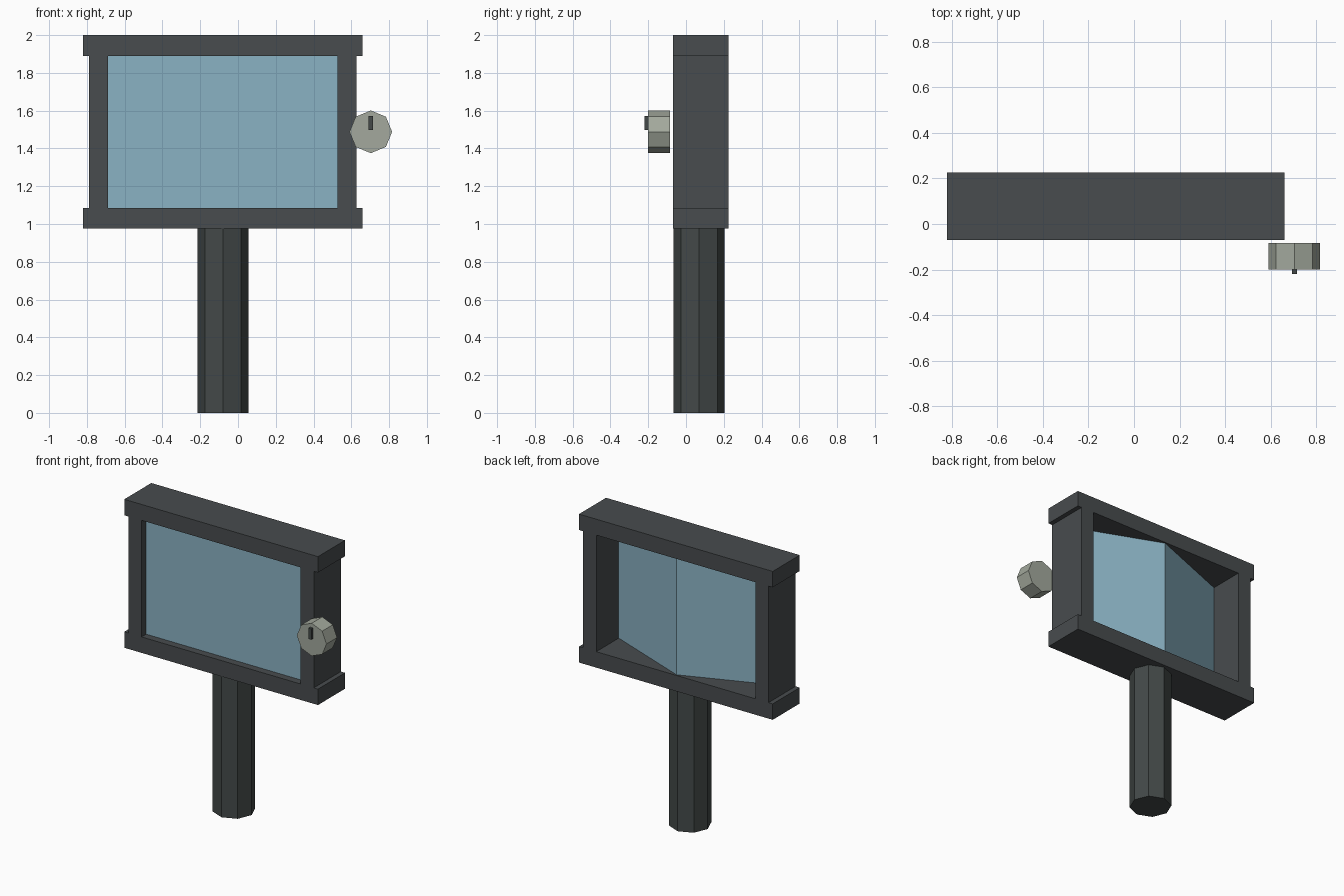
import bpy
import math

if "Cube" in bpy.data.objects:
    bpy.data.objects.remove(bpy.data.objects["Cube"])


def material(name, r, g, b):
    def lin(c):
        c /= 255
        return c / 12.92 if c <= 0.04045 else ((c + 0.055) / 1.055) ** 2.4
    m = bpy.data.materials.new(name)
    m.diffuse_color = (lin(r), lin(g), lin(b), 1)
    m.use_nodes = True
    m.node_tree.nodes["Principled BSDF"].inputs["Base Color"].default_value = m.diffuse_color
    return m


FRAME = material("dark_frame_grey", 72, 76, 78)
POST = material("dark_post_grey", 67, 73, 72)
GLASS = material("pale_blue_screen", 138, 178, 195)
KNOB = material("grey_green_knob", 163, 169, 157)


def box(name, x, y, z, mat):
    """Box from (min, max) ranges on each axis."""
    verts = [(a, b, c) for a in x for b in y for c in z]
    faces = [(0, 1, 3, 2), (4, 6, 7, 5), (0, 4, 5, 1),
             (2, 3, 7, 6), (0, 2, 6, 4), (1, 5, 7, 3)]
    return solid(name, verts, faces, mat)


def solid(name, verts, faces, mat):
    me = bpy.data.meshes.new(name)
    me.from_pydata(verts, [], faces)
    me.materials.append(mat)
    ob = bpy.data.objects.new(name, me)
    bpy.context.collection.objects.link(ob)
    return ob


def octagon(name, radius, depth, loc, rot, mat):
    bpy.ops.mesh.primitive_cylinder_add(vertices=8, radius=radius, depth=depth,
                                        location=loc, rotation=rot)
    ob = bpy.context.object
    ob.name = name
    # primitive starts on an axis, so vertices already lie on the axes
    ob.data.materials.append(mat)
    return ob


CX = -0.08            # centre line of frame and post
DEPTH = (-0.07, 0.225)
Z0, Z1, Z2, Z3 = 0.975, 1.085, 1.89, 2.0

# Frame: two wide rails and two narrower uprights
box("top_rail", (CX - 0.74, CX + 0.74), DEPTH, (Z2, Z3), FRAME)
box("bottom_rail", (CX - 0.74, CX + 0.74), DEPTH, (Z0, Z1), FRAME)
for side, s in (("left", -1), ("right", 1)):
    xs = sorted((CX + s * 0.608, CX + s * 0.708))
    box(side + "_upright", xs, DEPTH, (Z1, Z2), FRAME)

# Screen: wedge with a flat front and a ridge at the back
profile = [(CX - 0.608, -0.02), (CX + 0.608, -0.02), (CX, 0.217)]
verts = [(x, y, z) for z in (Z1, Z2) for x, y in profile]
solid("screen", verts, [(2, 1, 0), (3, 4, 5), (0, 1, 4, 3),
                        (1, 2, 5, 4), (2, 0, 3, 5)], GLASS)

# Support post
octagon("post", 0.135, Z0, (CX, 0.07, Z0 / 2), (0, 0, 0), POST)

# Floating dial and its pointer
octagon("dial", 0.113, 0.116, (0.703, -0.142, 1.488), (math.pi / 2, 0, 0), KNOB)
box("dial_pointer", (0.692, 0.714), (-0.22, -0.19), (1.498, 1.572), POST)
